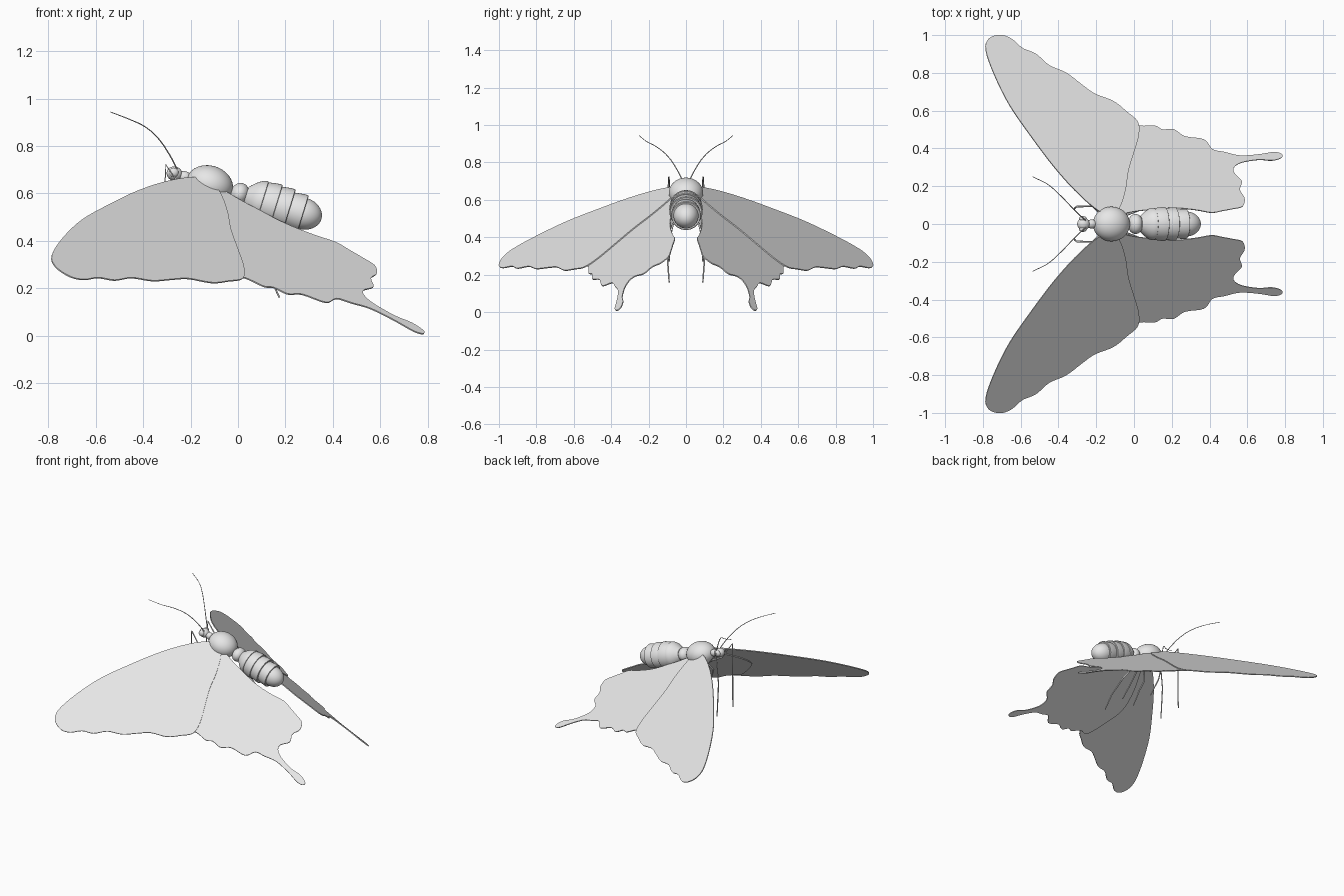
import bpy
import bmesh
import math
from mathutils import Vector, Matrix

cube = bpy.data.objects.get("Cube")
if cube:
    bpy.data.objects.remove(cube, do_unlink=True)

grey = bpy.data.materials.new("light grey")
grey.use_nodes = True
colour = (0.8, 0.8, 0.8, 1)
grey.diffuse_color = colour
grey.node_tree.nodes["Principled BSDF"].inputs["Base Color"].default_value = colour

# The body axis slopes down towards the tail
BODY = Matrix.Translation((0, 0, 0.6)) @ Matrix.Rotation(math.atan(0.31), 4, 'Y')


def add_object(name, data):
    obj = bpy.data.objects.new(name, data)
    bpy.context.collection.objects.link(obj)
    data.materials.append(grey)
    return obj


def add_mesh(name, bm, smooth=True):
    bmesh.ops.recalc_face_normals(bm, faces=bm.faces)
    mesh = bpy.data.meshes.new(name)
    bm.to_mesh(mesh)
    bm.free()
    obj = add_object(name, mesh)
    if smooth:
        bpy.ops.object.select_all(action='DESELECT')
        obj.select_set(True)
        bpy.context.view_layer.objects.active = obj
        bpy.ops.object.shade_smooth_by_angle(angle=math.radians(40))
    return obj


def mirror_sides(obj):
    mod = obj.modifiers.new("both sides", 'MIRROR')
    mod.use_axis = (False, True, False)
    mod.use_mirror_merge = False


def ellipsoid(name, centre, radii):
    """Smooth ellipsoid placed along the sloping body axis."""
    bm = bmesh.new()
    bmesh.ops.create_uvsphere(bm, u_segments=32, v_segments=20, radius=1)
    place = BODY @ Matrix.Translation(centre) @ Matrix.Diagonal((*radii, 1))
    bmesh.ops.transform(bm, matrix=place, verts=bm.verts)
    return add_mesh(name, bm)


def lathe(name, profile):
    """Turn a (distance, radius) profile about the body axis."""
    bm = bmesh.new()
    verts = [bm.verts.new((t, 0, r)) for t, r in profile]
    edges = [bm.edges.new(pair) for pair in zip(verts, verts[1:])]
    bmesh.ops.spin(bm, geom=verts + edges, cent=(0, 0, 0), axis=(1, 0, 0),
                   angle=math.tau, steps=40, use_duplicate=False)
    bmesh.ops.remove_doubles(bm, verts=bm.verts, dist=0.0002)
    bmesh.ops.transform(bm, matrix=BODY, verts=bm.verts)
    return add_mesh(name, bm)


def rounded(points, steps=4):
    """Closed smooth curve through the given points."""
    pts = [Vector(p) / 100 for p in points]
    n = len(pts)
    result = []
    for i in range(n):
        a, b, c, d = (pts[(i + k) % n] for k in (-1, 0, 1, 2))
        for s in range(steps):
            u = s / steps
            result.append(b + (c - a) * (u / 2)
                          + (a - b * 2.5 + c * 2 - d / 2) * u ** 2
                          + ((b - c) * 1.5 + (d - a) / 2) * u ** 3)
    return result


def wing(name, outline, lift):
    """Thin flat wing in the drooping wing plane, repeated on both sides."""
    bm = bmesh.new()
    verts = [bm.verts.new((p.x, p.y, 0.626 + lift - 0.454 * p.x - 0.703 * p.y))
             for p in rounded(outline)]
    face = bm.faces.new(verts)
    bmesh.ops.triangulate(bm, faces=[face])
    obj = add_mesh(name, bm, smooth=False)
    solid = obj.modifiers.new("thickness", 'SOLIDIFY')
    solid.thickness = 0.006
    solid.offset = 0
    mirror_sides(obj)


def strands(name, path, radius, bend=True):
    """A thin tapering tube along a path, one on each side."""
    curve = bpy.data.curves.new(name, 'CURVE')
    curve.dimensions = '3D'
    curve.bevel_depth = radius
    curve.bevel_resolution = 2
    curve.use_fill_caps = True
    for side in (1, -1):
        spline = curve.splines.new('BEZIER' if bend else 'POLY')
        points = spline.bezier_points if bend else spline.points
        points.add(len(path) - 1)
        for i, (point, (x, y, z)) in enumerate(zip(points, path)):
            point.co = (x, y * side, z) if bend else (x, y * side, z, 1)
            point.radius = 1 - 0.5 * i / len(path)
            if bend:
                point.handle_left_type = point.handle_right_type = 'AUTO'
    add_object(name, curve)


# Wings, outlines in hundredths seen from above
wing("fore_wings", [
    (-71, 100), (-65, 98), (-59, 93), (-52, 90), (-45, 84), (-36, 80),
    (-28, 74), (-21, 69), (-11, 65), (-4, 59.5), (2, 54), (2.5, 47), (0, 38),
    (-3, 28), (-4.5, 18), (-8, 8), (-14, 5), (-21, 8.5), (-31.5, 18),
    (-43, 31), (-55, 47), (-66, 63), (-74, 79), (-78.5, 92), (-77, 98)], 0.004)
wing("hind_wings", [
    (3, 52), (10.8, 52), (15, 50), (21, 50), (27, 46.3), (37, 44.7),
    (41.5, 39.5), (48, 38), (56, 36.2), (66, 36.8), (74, 38), (78, 37),
    (78, 35), (73, 33.6), (66, 34), (57, 32.5), (53, 30), (53, 27),
    (57, 22.5), (56, 18), (58.5, 13.5), (57.5, 9.3), (52.5, 8), (47, 7),
    (41, 6), (32, 7.5), (19, 8.5), (3, 7), (-12, 6), (-20, 20), (-24, 33),
    (-23, 42), (-14, 50), (-5, 55)], -0.004)

# Head, eyes, thorax and waist
ellipsoid("head", (-0.28, 0, 0), (0.034, 0.034, 0.03))
ellipsoid("neck", (-0.235, 0, 0), (0.03, 0.024, 0.024))
mirror_sides(ellipsoid("eyes", (-0.285, 0.028, 0.004), (0.02, 0.014, 0.02)))
ellipsoid("thorax", (-0.125, 0, 0), (0.1, 0.092, 0.08))
ellipsoid("waist", (0.008, 0, 0), (0.04, 0.053, 0.047))

# Abdomen rings, each overlapping the next
rings = [(0.035, 0.108, 0.04, 0.086), (0.1, 0.168, 0.08, 0.09),
         (0.16, 0.226, 0.08, 0.088), (0.218, 0.286, 0.072, 0.08)]
for i, (start, end, r0, r1) in enumerate(rings):
    profile = [(start, 0)]
    for s in range(9):
        u = s / 8
        profile.append((start + (end - start) * u,
                        r0 + (r1 - r0) * math.sin(u * math.pi / 2)))
    profile += [(end + 0.002, r1 - 0.004), (end, r1 - 0.012), (end, 0)]
    lathe(f"abdomen_ring_{i + 1}", profile)
lathe("abdomen_tip", [(0.27, 0)] + [
    (0.285 + 0.083 * math.sin(a), 0.067 * math.cos(a))
    for a in (math.pi / 2 * k / 12 for k in range(13))])

# Antennae
strands("antennae", [(-0.25, 0.012, 0.69), (-0.29, 0.05, 0.765),
                     (-0.34, 0.1, 0.836), (-0.394, 0.155, 0.882),
                     (-0.457, 0.21, 0.912), (-0.537, 0.25, 0.943)], 0.003)

# Jointed legs
strands("front_legs", [(-0.17, 0.05, 0.58), (-0.22, 0.095, 0.6),
                       (-0.304, 0.092, 0.72), (-0.315, 0.08, 0.5),
                       (-0.31, 0.09, 0.27)], 0.006, bend=False)
strands("middle_legs", [(-0.12, 0.04, 0.57), (-0.16, 0.085, 0.5),
                        (-0.13, 0.1, 0.42), (-0.07, 0.09, 0.28)],
        0.006, bend=False)
strands("hind_legs", [(-0.06, 0.04, 0.58), (0.03, 0.075, 0.45),
                      (0.11, 0.1, 0.3), (0.175, 0.09, 0.16)],
        0.006, bend=False)
